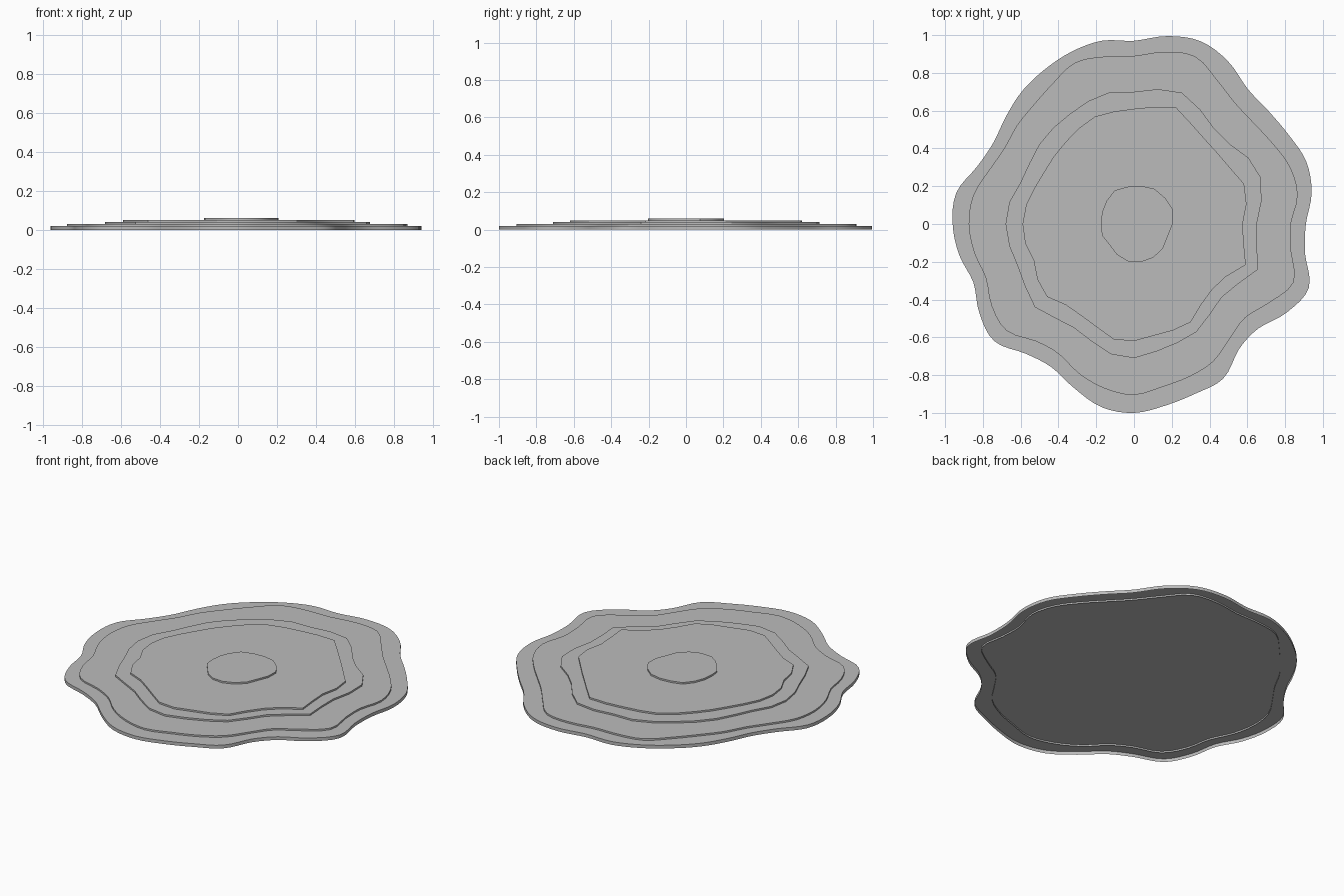
import bpy
import bmesh
import math

cube = bpy.data.objects.get("Cube")
if cube:
    bpy.data.objects.remove(cube, do_unlink=True)

# Single plain grey for every slab
grey = bpy.data.materials.new("plain_grey")
grey.use_nodes = True
colour = (0.5, 0.5, 0.5, 1)
grey.diffuse_color = colour
grey.node_tree.nodes["Principled BSDF"].inputs["Base Color"].default_value = colour

STEP = 0.01        # rise from one terrace to the next
THICKNESS = 0.02   # height of each rim wall


def smooth_ring(radii, cuts):
    """Closed Catmull-Rom interpolation of evenly spaced radii."""
    count = len(radii)
    ring = []
    for i in range(count):
        before, start, end, after = (radii[(i + k) % count] for k in (-1, 0, 1, 2))
        for cut in range(cuts):
            t = cut / cuts
            slope_in = (end - before) / 2
            slope_out = (after - start) / 2
            ring.append(start + slope_in * t
                        + (3 * (end - start) - 2 * slope_in - slope_out) * t ** 2
                        + (2 * (start - end) + slope_in + slope_out) * t ** 3)
    return ring


def terrace(name, level, outline, cuts):
    """Wavy slab with a flat top and an upright rim, open underneath."""
    radii = smooth_ring([float(r) / 100 for r in outline], cuts)
    bottom = level * STEP
    bm = bmesh.new()
    upper, lower = [], []
    for i, radius in enumerate(radii):
        angle = math.tau * i / len(radii)
        x, y = radius * math.cos(angle), radius * math.sin(angle)
        upper.append(bm.verts.new((x, y, bottom + THICKNESS)))
        lower.append(bm.verts.new((x, y, bottom)))
    bm.faces.new(upper)
    for i in range(len(radii)):
        j = (i + 1) % len(radii)
        bm.faces.new((lower[i], lower[j], upper[j], upper[i]))
    mesh = bpy.data.meshes.new(name)
    bm.to_mesh(mesh)
    bm.free()
    mesh.materials.append(grey)
    slab = bpy.data.objects.new(name, mesh)
    bpy.context.collection.objects.link(slab)
    bpy.ops.object.select_all(action="DESELECT")
    slab.select_set(True)
    bpy.context.view_layer.objects.active = slab
    bpy.ops.object.shade_smooth_by_angle(angle=math.radians(30))


# Rim distances in hundredths, counter-clockwise from +x at even angles
base_rim = [91, 95.5, 97, 94.5, 93, 93.5, 99.5, 103, 101, 97, 98.5, 97,
            94.5, 92, 88.5, 86, 88.5, 95.5, 96, 94, 90.5, 94.5, 96.5, 89.5,
            87.5, 92.5, 98.5, 100, 97.5, 95.5, 94.5, 86.5, 86, 93.5, 98.5, 92]
lower_rim = [83, 88, 88, 85, 83, 83.5, 88, 94.5, 92.5, 89, 90, 91,
             86, 82.5, 81, 79.5, 82, 86.5, 87.5, 86, 83.5, 87, 88, 81,
             79.5, 84.5, 88.5, 90.5, 87.5, 86, 84, 79, 77, 83, 90, 84.5]
middle_rim = [65, 68.5, 71.5, 70, 66, 66, 70, 74, 72.5, 70, 71, 69.5,
              67.5, 66.5, 65.5, 64, 64, 67, 68, 67, 65.5, 66.5, 68.5, 65,
              63.5, 66, 70, 71, 68.5, 67, 66, 62.5, 60.5, 63.5, 70, 66]
upper_rim = [57.5, 60.5, 62, 59, 58, 58.5, 61, 65.5, 63, 61, 60.5, 60.5,
             58.5, 56.5, 55.5, 55, 56, 58, 59, 58.5, 56.5, 59, 60, 56,
             56, 58, 62, 62, 60, 60, 60, 55.5, 54, 56, 63, 59]
summit_rim = [20.5, 22, 21.5, 21.5, 20.5, 20, 20.5, 19, 18,
              17.5, 18, 17, 18.5, 20, 20.5, 20.5, 20, 19]

# Stacked terraces, smooth at the foot and faceted toward the summit
terraces = [
    ("base_terrace", base_rim, 4),
    ("lower_terrace", lower_rim, 3),
    ("middle_terrace", middle_rim, 1),
    ("upper_terrace", upper_rim, 1),
    ("summit_terrace", summit_rim, 1),
]
for level, (name, rim, cuts) in enumerate(terraces):
    terrace(name, level, rim, cuts)
